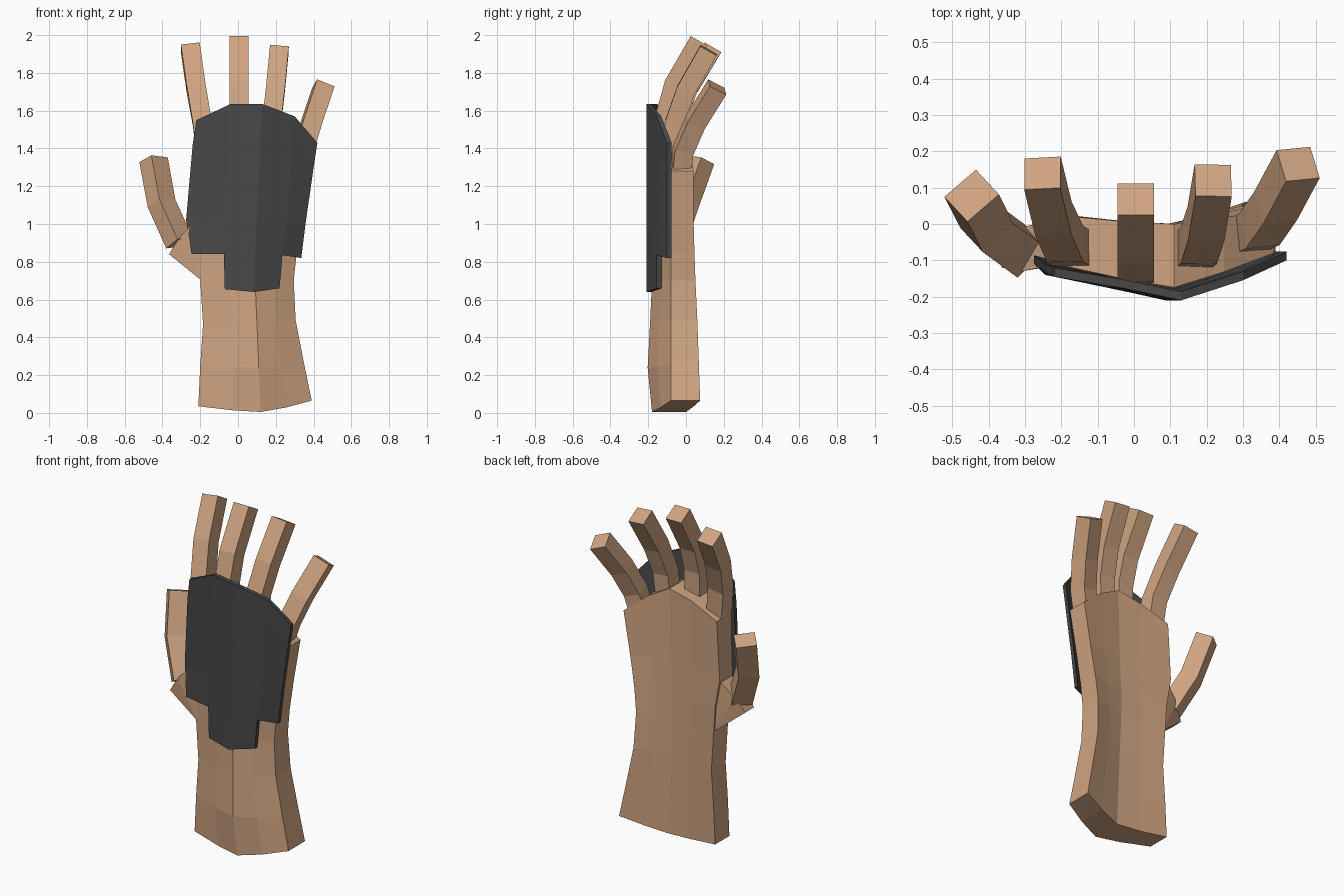
import bpy, bmesh
from mathutils import Vector

if "Cube" in bpy.data.objects:
    bpy.data.objects.remove(bpy.data.objects["Cube"])


def material(name, rgb):
    m = bpy.data.materials.new(name)
    m.diffuse_color = (*rgb, 1)
    m.use_nodes = True
    m.node_tree.nodes["Principled BSDF"].inputs["Base Color"].default_value = m.diffuse_color
    return m


SKIN = material("skin", (0.62, 0.37, 0.22))
DARK = material("dark_plate", (0.065, 0.065, 0.065))


def finish(name, bm, mat):
    bmesh.ops.recalc_face_normals(bm, faces=bm.faces)
    me = bpy.data.meshes.new(name)
    bm.to_mesh(me)
    bm.free()
    me.materials.append(mat)
    ob = bpy.data.objects.new(name, me)
    bpy.context.collection.objects.link(ob)
    return ob


def loft(name, rings, mat):
    """Skin a list of equal-length point rings and cap both ends."""
    bm = bmesh.new()
    rows = [[bm.verts.new(p) for p in r] for r in rings]
    n = len(rows[0])
    for a, b in zip(rows, rows[1:]):
        for i in range(n):
            j = (i + 1) % n
            bm.faces.new((a[i], a[j], b[j], b[i]))
    return finish(name, bm, mat), rows and None


def cap_strip(bm, front, back):
    for i in range(len(front) - 1):
        bm.faces.new((front[i], front[i + 1], back[i + 1], back[i]))


# Palm and wrist: curved slab, five columns across front and back
# each row: left x, ridge x, right x, left z, ridge z, right z, ridge y, right back y
ROWS = [(-.21, .12, .39, .035, .005, .065, -.18, .075),
        (-.20, .11, .35, .25, .24, .26, -.203, .068),
        (-.185, .10, .305, .47, .48, .49, -.19, .06),
        (-.20, .09, .295, .70, .70, .70, -.18, .05),
        (-.21, .09, .31, .85, .85, .84, -.18, .045),
        (-.24, .10, .34, 1.03, 1.05, 1.02, -.18, .04),
        (-.22, .11, .385, 1.37, 1.47, 1.28, -.175, .04)]


def mix(a, b, t=.5):
    return a + (b - a) * t


bm = bmesh.new()
fronts, backs = [], []
for lx, mx, rx, lz, mz, rz, fy, by in ROWS:
    xs = (lx, mix(lx, mx, .55), mx, mix(mx, rx), rx)
    zs = (lz, mix(lz, mz, .7), mz, mix(mz, rz, .4), rz)
    fys = (-.11, mix(-.11, fy, .6), fy, mix(fy, -.08, .45), -.08)
    bys = (.025, .008, .0, by * .45, by)
    fronts.append([bm.verts.new(p) for p in zip(xs, fys, zs)])
    backs.append([bm.verts.new(p) for p in zip(xs, bys, zs)])
for grid in (fronts, backs):
    for a, b in zip(grid, grid[1:]):
        cap_strip(bm, a, b)
for row in (0, -1):
    cap_strip(bm, fronts[row], backs[row])
for col in (0, -1):
    cap_strip(bm, [r[col] for r in fronts], [r[col] for r in backs])
finish("palm_and_wrist", bm, SKIN)

# Thumb root: wedge growing out of the side of the palm
bm = bmesh.new()
for x, z, y0, y1 in ((-.18, .69, -.11, .02), (-.20, 1.04, -.11, .02),
                     (-.365, .84, -.12, -.04), (-.31, .93, -.13, -.01)):
    bm.verts.new((x, y0, z))
    bm.verts.new((x, y1, z))
bmesh.ops.convex_hull(bm, input=bm.verts[:])
finish("thumb_root", bm, SKIN)


# Digits: square tubes bent along a joint path
def digit(name, path, across, width=.1, depth=.1):
    pts = [Vector(p) for p in path]
    bm = bmesh.new()
    rings = []
    for i, p in enumerate(pts):
        t = (pts[min(i + 1, len(pts) - 1)] - pts[max(i - 1, 0)]).normalized()
        w = Vector(across)
        w = (w - t * w.dot(t)).normalized()
        d = t.cross(w) * depth / 2
        w = w * width / 2
        rings.append([bm.verts.new(p + s * w + q * d)
                      for s, q in ((-1, -1), (1, -1), (1, 1), (-1, 1))])
    for a, b in zip(rings, rings[1:]):
        for i in range(4):
            j = (i + 1) % 4
            bm.faces.new((a[i], a[j], b[j], b[i]))
    bm.faces.new(rings[0])
    bm.faces.new(rings[-1])
    finish(name, bm, SKIN)


digit("index_finger", [(-.165, -.07, 1.32), (-.19, -.055, 1.54),
                       (-.222, .015, 1.72), (-.252, .14, 1.93)], (1, 0, .02))
digit("middle_finger", [(.005, -.115, 1.36), (.005, -.11, 1.58),
                        (.005, -.065, 1.74), (.005, .068, 1.97)], (1, 0, 0))
digit("ring_finger", [(.16, -.075, 1.32), (.178, -.06, 1.54),
                      (.198, .0, 1.71), (.218, .12, 1.92)], (1, 0, -.05))
digit("little_finger", [(.30, -.035, 1.22), (.345, -.015, 1.39),
                        (.39, .05, 1.54), (.452, .165, 1.725)], (1, .1, -.4))
digit("thumb", [(-.31, -.075, .90), (-.405, -.005, 1.11), (-.447, .078, 1.34)],
      (.7, .65, 0), .115, .1)

# Back-of-hand plate: five-column shell with a narrow tab at the wrist
PLATE = [[(-.245, .84), (-.075, .84), (.09, .83), (.235, .835), (.335, .82)],
         [(-.275, 1.02), (-.07, 1.02), (.10, 1.02), (.26, 1.02), (.36, 1.02)],
         [(-.24, 1.42), (-.05, 1.49), (.12, 1.49), (.29, 1.42), (.402, 1.31)],
         [(-.22, 1.55), (-.04, 1.635), (.13, 1.635), (.30, 1.57), (.42, 1.43)]]
TAB = [(-.07, .655), (.085, .64), (.22, .66)]
LEFT_Y = (-.14, -.11, -.135, -.145)
COL_Y = (-.175, -.21, -.155, -.10)
bm = bmesh.new()
grid = [[bm.verts.new((x, y, z)) for (x, z), y in zip(row, (ly, *COL_Y))]
        for row, ly in zip(PLATE, LEFT_Y)]
for a, b in zip(grid, grid[1:]):
    cap_strip(bm, a, b)
tab = [bm.verts.new((x, y, z)) for (x, z), y in zip(TAB, COL_Y)]
cap_strip(bm, tab, grid[0][1:4])
# thicken towards the hand
outer = bm.faces[:]
dup = bmesh.ops.duplicate(bm, geom=bm.verts[:] + bm.edges[:] + outer)
bmesh.ops.translate(bm, vec=(0, .024, 0),
                    verts=[v for v in dup["geom"] if isinstance(v, bmesh.types.BMVert)])
rim = [e for e in bm.edges if e.is_boundary]
bmesh.ops.bridge_loops(bm, edges=rim)
finish("hand_plate", bm, DARK)
